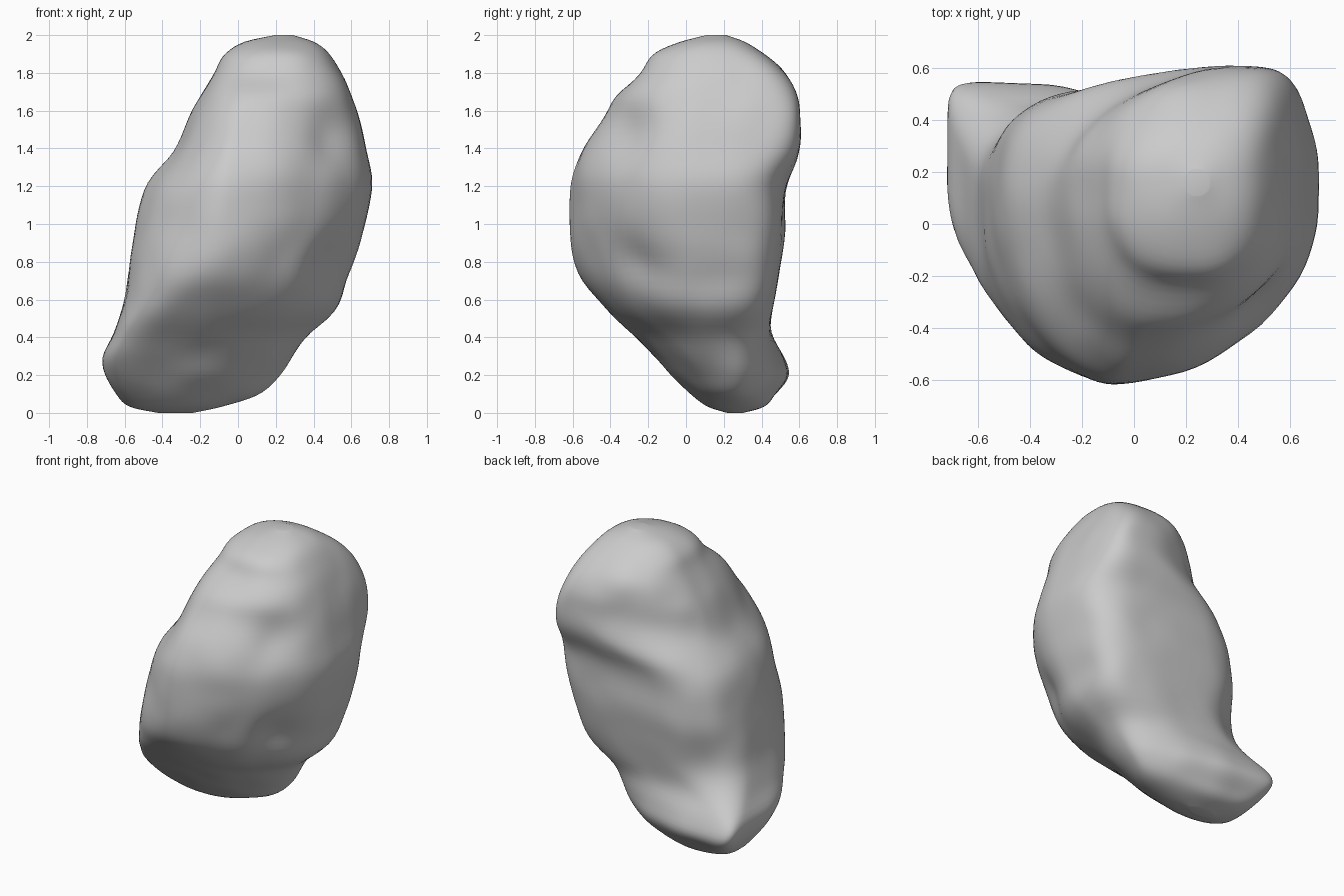
import bpy, bmesh, math
from mathutils import Vector, noise

# Silhouette limits by height: z, left x, right x, front y, back y
LIMITS = [
    (0.00, -0.42, -0.24, 0.22, 0.30), (0.03, -0.57, -0.10, 0.12, 0.41),
    (0.10, -0.645, 0.11, 0.03, 0.475), (0.20, -0.705, 0.22, -0.08, 0.545),
    (0.30, -0.72, 0.29, -0.17, 0.515), (0.42, -0.66, 0.375, -0.28, 0.455),
    (0.55, -0.61, 0.52, -0.42, 0.46), (0.72, -0.585, 0.585, -0.56, 0.49),
    (0.92, -0.555, 0.65, -0.61, 0.52), (1.20, -0.485, 0.715, -0.61, 0.53),
    (1.38, -0.345, 0.685, -0.55, 0.60), (1.58, -0.265, 0.635, -0.425, 0.605),
    (1.68, -0.20, 0.60, -0.37, 0.59), (1.80, -0.125, 0.55, -0.24, 0.53),
    (1.90, -0.07, 0.485, -0.17, 0.41), (1.965, 0.03, 0.40, -0.03, 0.31),
    (2.00, 0.20, 0.29, 0.11, 0.21)]

# Section character: z, x of front and back peaks, y of left and right peaks,
# squareness of front-left, front-right, back-left, back-right quarters
SHAPE = [
    (0.00, -0.33, -0.33, 0.26, 0.26, 2.0, 2.0, 2.0, 2.0),
    (0.25, -0.35, -0.52, 0.33, 0.25, 4.0, 2.0, 6.0, 1.9),
    (0.45, -0.25, -0.30, 0.20, 0.18, 4.2, 2.0, 3.0, 2.8),
    (0.65, -0.15, -0.10, 0.12, 0.10, 2.7, 1.9, 2.6, 4.5),
    (0.95, -0.08, -0.10, 0.05, 0.04, 1.9, 1.8, 2.7, 4.8),
    (1.20, -0.06, 0.00, 0.10, 0.04, 1.8, 1.8, 2.6, 4.2),
    (1.50, 0.00, 0.40, 0.18, 0.08, 1.9, 2.1, 1.75, 4.2),
    (1.80, 0.18, 0.30, 0.15, 0.15, 2.5, 2.6, 2.2, 3.2),
    (2.00, 0.24, 0.24, 0.16, 0.16, 2.2, 2.2, 2.2, 2.2)]

# Hollows (positive depth) and bulges (negative): x, y, z, radius, depth
DENTS = [
    (0.46, -0.30, 1.48, 0.15, 0.045), (0.50, -0.27, 0.77, 0.16, 0.05),
    (0.25, -0.50, 0.85, 0.18, 0.02), (-0.22, 0.25, 1.45, 0.15, 0.025),
    (-0.48, 0.45, 0.62, 0.16, 0.04), (0.20, -0.46, 1.30, 0.18, -0.02)]


def sample(table, z):
    """Smooth interpolation of every column of a table at height z."""
    i = 0
    while i < len(table) - 2 and z > table[i + 1][0]:
        i += 1

    def slope(k, c):
        a, b = table[max(k - 1, 0)], table[min(k + 1, len(table) - 1)]
        return (b[c] - a[c]) / (b[0] - a[0])

    p, q = table[i], table[i + 1]
    h = q[0] - p[0]
    t = (z - p[0]) / h
    return [(2*t**3 - 3*t**2 + 1) * p[c] + (t**3 - 2*t**2 + t) * h * slope(i, c)
            + (3*t**2 - 2*t**3) * q[c] + (t**3 - t**2) * h * slope(i + 1, c)
            for c in range(1, len(p))]


def section_point(z, angle):
    xl, xr, yf, yb = sample(LIMITS, z)
    cxf, cxb, cyl, cyr, fl, fr, bl, br = sample(SHAPE, z)
    c, s = math.cos(angle), math.sin(angle)
    right, back = c > 0, s > 0
    power = 2 / ((br if right else bl) if back else (fr if right else fl))
    cx, cy = (cxb if back else cxf), (cyr if right else cyl)
    x = cx + ((xr if right else xl) - cx) * abs(c) ** power
    y = cy + ((yb if back else yf) - cy) * abs(s) ** power
    return Vector((x, y, z))


# Boulder body: skin of stacked sections
RINGS, SIDES = 72, 96
bm = bmesh.new()
rings = []
for r in range(RINGS + 1):
    z = 1 - math.cos(math.pi * r / RINGS)
    rings.append([bm.verts.new(section_point(z, 2 * math.pi * (k + 0.5) / SIDES))
                  for k in range(SIDES)])
for a, b in zip(rings, rings[1:]):
    for k in range(SIDES):
        n = (k + 1) % SIDES
        bm.faces.new((a[k], a[n], b[n], b[k]))
bm.faces.new(rings[0][::-1])
bm.faces.new(rings[-1])
for _ in range(3):
    bmesh.ops.smooth_vert(bm, verts=bm.verts, factor=0.4,
                          use_axis_x=True, use_axis_y=True, use_axis_z=False)
bm.normal_update()

# Weathered hollows and faint lumps
moves = []
for v in bm.verts:
    push = 0.008 * noise.noise(v.co * 5.0)
    for x, y, z, radius, depth in DENTS:
        d = (v.co - Vector((x, y, z))).length / radius
        push -= depth * math.exp(-d * d)
    fade = min(1, v.co.z / 0.1, (2 - v.co.z) / 0.1)
    moves.append((v, v.normal * push * max(fade, 0)))
for v, m in moves:
    v.co += m

mesh = bpy.data.meshes.new("boulder")
bm.to_mesh(mesh)
bm.free()
boulder = bpy.data.objects.new("boulder", mesh)
bpy.context.collection.objects.link(boulder)
for p in mesh.polygons:
    p.use_smooth = True
